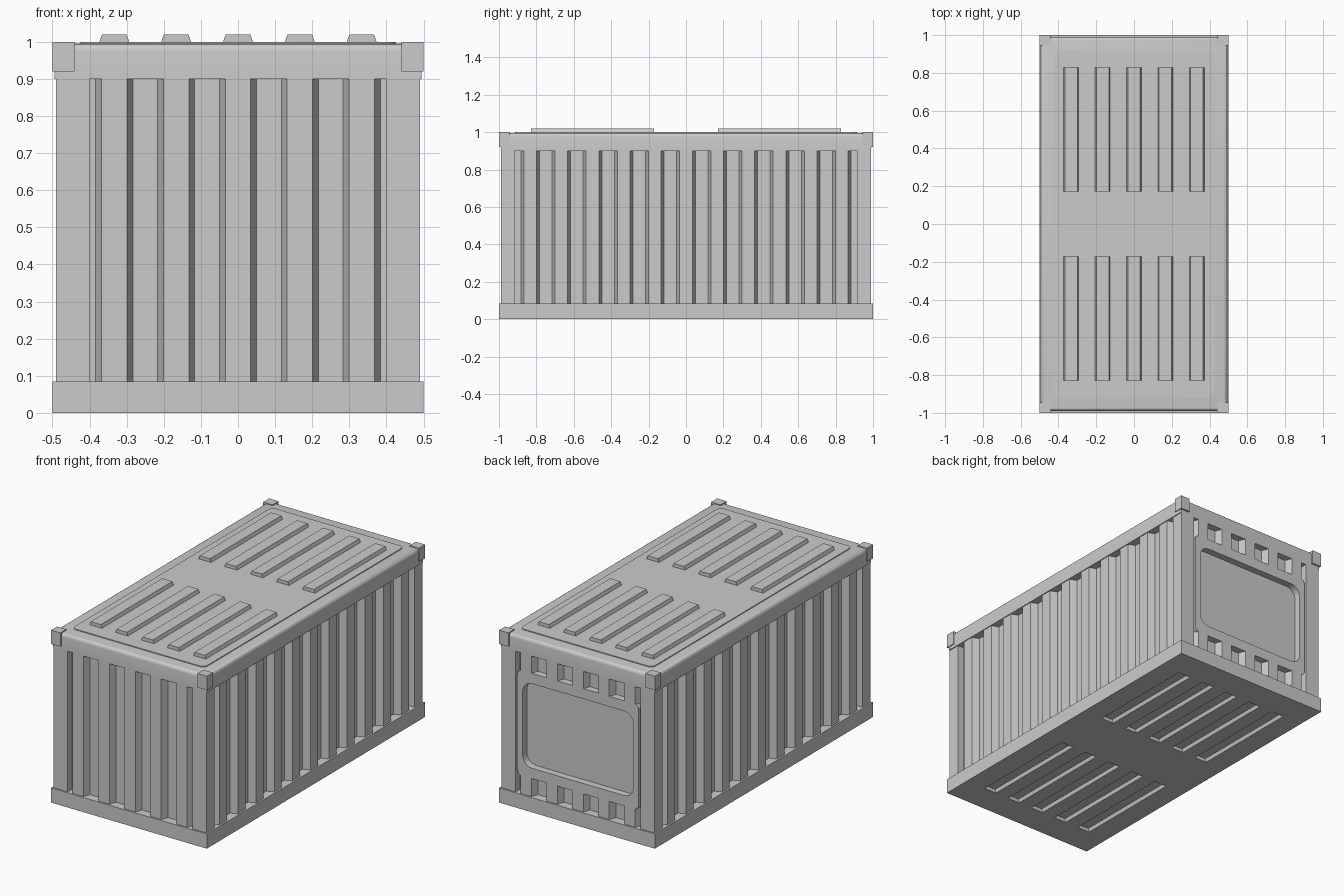
import bpy
import bmesh
from math import pi, cos, sin
from mathutils import Matrix, Vector

cube = bpy.data.objects.get("Cube")
if cube:
    bpy.data.objects.remove(cube, do_unlink=True)

GREY = (0.6, 0.6, 0.6, 1)
paint = bpy.data.materials.new("grey paint")
paint.use_nodes = True
paint.diffuse_color = GREY
for node in paint.node_tree.nodes:
    if node.type == "BSDF_PRINCIPLED":
        node.inputs["Base Color"].default_value = GREY

PITCH = 1 / 6                 # spacing of all ribs
BASE_TOP, BEAM_LOW, ROOF = 0.085, 0.9, 0.995
CORE, WALL = 0.45, 0.49       # half widths of groove floor and ridge face
END = 0.5                     # extra half length along y


def finish(name, bm):
    bmesh.ops.recalc_face_normals(bm, faces=bm.faces)
    mesh = bpy.data.meshes.new(name)
    bm.to_mesh(mesh)
    bm.free()
    mesh.materials.append(paint)
    obj = bpy.data.objects.new(name, mesh)
    bpy.context.collection.objects.link(obj)
    return obj


def box(bm, low, high):
    """Axis-aligned box between two corners."""
    low, high = Vector(low), Vector(high)
    verts = bmesh.ops.create_cube(bm, size=1)["verts"]
    for v in verts:
        v.co = (low + high) / 2 + v.co * (high - low)
    return verts


def rib(bm, matrix, half_base, half_top, half_length, height):
    """Trapezoid bar rising along local z, running along local y."""
    for v in bmesh.ops.create_cube(bm, size=2)["verts"]:
        half = half_top if v.co.z > 0 else half_base
        v.co = matrix @ Vector((v.co.x * half, v.co.y * half_length,
                                height if v.co.z > 0 else 0))


def rounded_plate(bm, matrix, half_x, half_y, radius, height, steps=6):
    """Rounded rectangle in local xy, extruded along local z."""
    ring = []
    for i, (sx, sy) in enumerate(((1, 1), (-1, 1), (-1, -1), (1, -1))):
        for s in range(steps + 1):
            a = (i + s / steps) * pi / 2
            ring.append(bm.verts.new((sx * (half_x - radius) + radius * cos(a),
                                      sy * (half_y - radius) + radius * sin(a), 0)))
    face = bm.faces.new(ring)
    top = bmesh.ops.extrude_face_region(bm, geom=[face])["geom"]
    for v in top:
        if isinstance(v, bmesh.types.BMVert):
            v.co.z = height
    bmesh.ops.transform(bm, matrix=matrix, verts=bm.verts)


def wall_matrix(turn, along, z, distance):
    """Frame on a wall: x along it, y up, z outward; turn counts quarters from the front."""
    return (Matrix.Rotation(turn * pi / 2, 4, "Z") @ Matrix.Translation((along, -distance, z))
            @ Matrix.Rotation(pi / 2, 4, "X"))


def cut(target, cutter):
    mod = target.modifiers.new("cut", "BOOLEAN")
    mod.operation = "DIFFERENCE"
    mod.solver = "EXACT"
    mod.object = cutter
    bpy.context.view_layer.objects.active = target
    bpy.ops.object.modifier_apply(modifier=mod.name)
    bpy.data.objects.remove(cutter, do_unlink=True)


def rib_rows(bm, z, height, half_base, half_top):
    for sy in (-1, 1):
        for k in range(-2, 3):
            rib(bm, Matrix.Translation((k * PITCH, sy * 0.5, z)),
                half_base, half_top, 0.328, height)


# Groove floor of all four walls
bm = bmesh.new()
box(bm, (-CORE, -CORE - END, 0.05), (CORE, CORE + END, 0.95))
finish("inner_walls", bm)

# Base slab with stacking grooves underneath
bm = bmesh.new()
box(bm, (-0.5, -1, 0), (0.5, 1, BASE_TOP))
base = finish("base_slab", bm)
bm = bmesh.new()
rib_rows(bm, -0.002, 0.022, 0.041, 0.033)
cut(base, finish("groove_cutter", bm))

# Top beam with rounded upper edges
bm = bmesh.new()
verts = box(bm, (-0.495, -WALL - END, BEAM_LOW), (0.495, WALL + END, ROOF))
edges = [e for e in bm.edges if all(v.co.z > BEAM_LOW + 0.01 for v in e.verts)]
bmesh.ops.bevel(bm, geom=edges, offset=0.02, segments=4, profile=0.5, affect="EDGES")
beam = finish("top_beam", bm)
bpy.context.view_layer.objects.active = beam
beam.select_set(True)
bpy.ops.object.shade_smooth_by_angle()
beam.select_set(False)

# Roof panel and ribs
bm = bmesh.new()
rounded_plate(bm, Matrix.Translation((0, 0, ROOF - 0.002)), 0.425, 0.915, 0.03, 0.007)
finish("roof_panel", bm)
bm = bmesh.new()
rib_rows(bm, 1.0, 0.02, 0.04, 0.033)
finish("roof_ribs", bm)

# Corner posts and corner blocks
posts, blocks = bmesh.new(), bmesh.new()
for sx in (-1, 1):
    for sy in (-1, 1):
        box(posts, (min(sx * 0.4, sx * WALL), min(sy * 0.917, sy * 0.99), BASE_TOP),
            (max(sx * 0.4, sx * WALL), max(sy * 0.917, sy * 0.99), BEAM_LOW))
        box(blocks, (min(sx * 0.44, sx * 0.5), min(sy * 0.945, sy), 0.92),
            (max(sx * 0.44, sx * 0.5), max(sy * 0.945, sy), 1.0))
finish("corner_posts", posts)
finish("corner_blocks", blocks)


# Wall ridges
def ridges(name, turn, count, distance, low, high):
    bm = bmesh.new()
    for low_z, high_z in zip(low, high):
        for k in range(-count, count + 1):
            rib(bm, wall_matrix(turn, k * PITCH, (low_z + high_z) / 2, distance),
                0.05, 0.034, (high_z - low_z) / 2, WALL - CORE)
    finish(name, bm)


ridges("front_ridges", 0, 2, CORE + END, [BASE_TOP], [BEAM_LOW])
ridges("left_ridges", 1, 5, CORE, [BASE_TOP], [BEAM_LOW])
ridges("right_ridges", 3, 5, CORE, [BASE_TOP], [BEAM_LOW])
ridges("back_ridges", 2, 2, CORE + END, [BASE_TOP, 0.79], [0.2, BEAM_LOW])

# Rounded frame around the recessed back panel
bm = bmesh.new()
rounded_plate(bm, wall_matrix(2, 0, 0.495, CORE + END - 0.005), 0.39, 0.305, 0.03, 0.045)
frame = finish("back_frame", bm)
bm = bmesh.new()
rounded_plate(bm, wall_matrix(2, 0, 0.495, CORE + END - 0.02), 0.355, 0.245, 0.06, 0.1)
cut(frame, finish("frame_cutter", bm))
